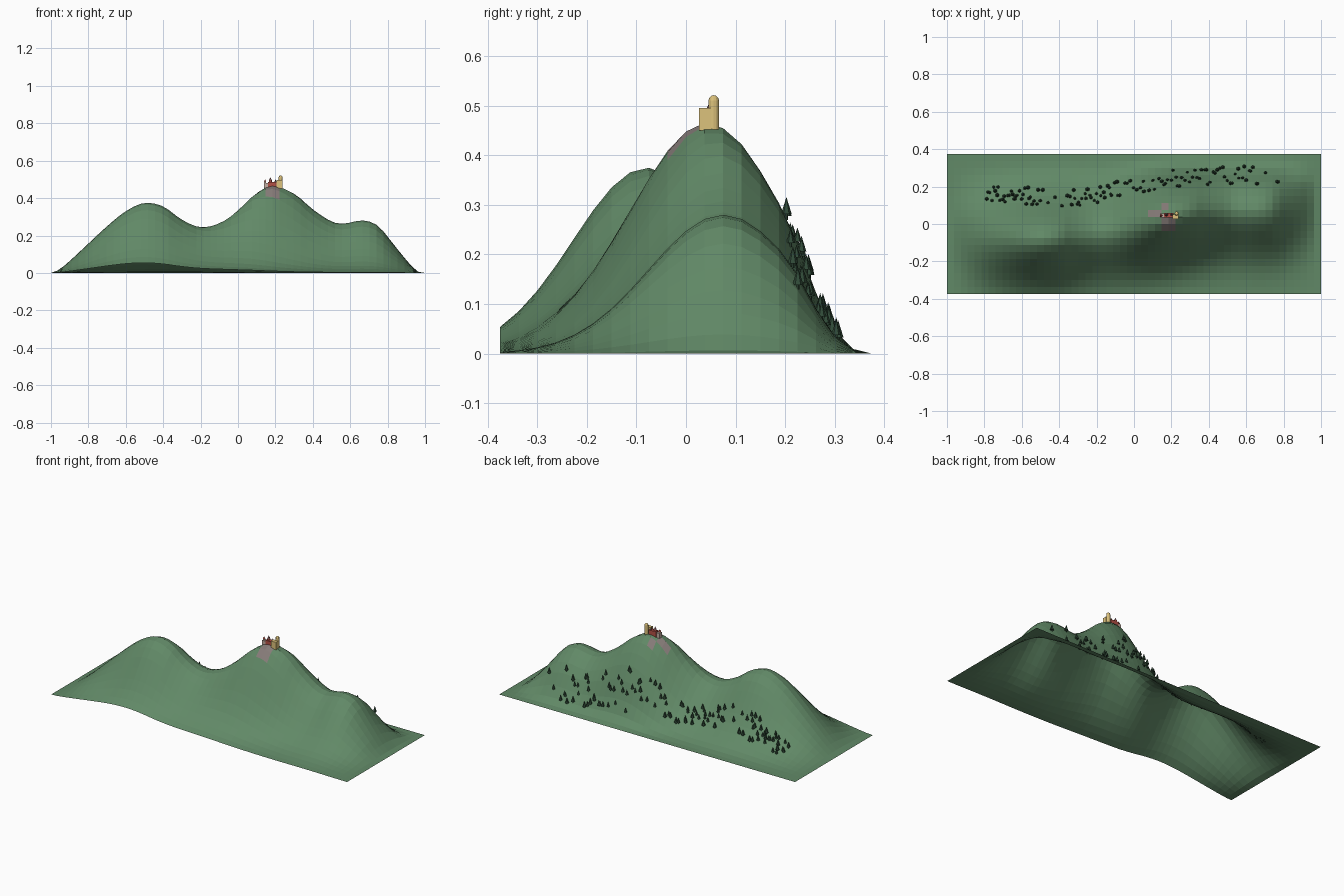
import bpy, bmesh, math, random
from mathutils import Matrix, Vector

if "Cube" in bpy.data.objects:
    bpy.data.objects.remove(bpy.data.objects["Cube"])

random.seed(7)


def material(name, rgb):
    m = bpy.data.materials.new(name)
    m.diffuse_color = (*rgb, 1)
    m.use_nodes = True
    m.node_tree.nodes["Principled BSDF"].inputs["Base Color"].default_value = m.diffuse_color
    return m


GREEN = material("hill_green", (0.12, 0.25, 0.135))
ROCK = material("rock", (0.24, 0.20, 0.19))
TREE = material("tree_green", (0.03, 0.07, 0.04))
YELLOW = material("yellow_wall", (0.72, 0.54, 0.20))
RED = material("red_wall", (0.45, 0.08, 0.06))
PINK = material("pale_wall", (0.55, 0.42, 0.36))
DARK = material("roof", (0.16, 0.07, 0.07))


def interp(pts, x):
    # smooth (Catmull-Rom style) interpolation through profile points
    if x <= pts[0][0]:
        return pts[0][1]
    if x >= pts[-1][0]:
        return pts[-1][1]
    slope = [0] + [(c[1] - a[1]) / (c[0] - a[0]) for a, c in zip(pts, pts[2:])] + [0]
    for i, (a, b) in enumerate(zip(pts, pts[1:])):
        if x <= b[0]:
            w = b[0] - a[0]
            t = (x - a[0]) / w
            return ((2*t**3 - 3*t**2 + 1) * a[1] + (t**3 - 2*t**2 + t) * w * slope[i]
                    + (3*t**2 - 2*t**3) * b[1] + (t**3 - t**2) * w * slope[i + 1])


# Ridge height along x, and the y position of its crest
CREST = [(-1, 0), (-.94, .03), (-.85, .11), (-.7, .25), (-.6, .33), (-.5, .374), (-.4, .355),
         (-.3, .285), (-.2, .246), (-.1, .265), (0, .335), (.1, .428), (.19, .466), (.3, .425),
         (.4, .34), (.5, .275), (.56, .263), (.67, .28), (.75, .25), (.85, .13), (.95, .015), (1, 0)]
LINE = [(-1, -.08), (-.5, -.08), (-.15, -.045), (.2, .045), (.4, .07), (.7, .075), (1, .075)]
HALF = .375


def height(x, y):
    d = y - interp(LINE, x)
    t = max(0, min(1, (HALF - y) / .175))
    return interp(CREST, x) * math.exp(-d * d / .045) * t * t * (3 - 2 * t)


def finish(bm, name, mats):
    me = bpy.data.meshes.new(name)
    bm.to_mesh(me)
    bm.free()
    for m in mats:
        me.materials.append(m)
    ob = bpy.data.objects.new(name, me)
    bpy.context.collection.objects.link(ob)
    return ob


# Terrain sheet, with a few rock faces around the summit
NX, NY = 54, 20
bm = bmesh.new()
rows = [[bm.verts.new((x, y, height(x, y))) for x in (-1 + 2 * i / NX for i in range(NX + 1))]
        for y in (-HALF + 2 * HALF * j / NY for j in range(NY + 1))]
for j in range(NY):
    for i in range(NX):
        f = bm.faces.new((rows[j][i], rows[j][i+1], rows[j+1][i+1], rows[j+1][i]))
        c = f.calc_center_median()
        front = .16 < c.x < .23 and -.04 < c.y < .037
        back = (.09 < c.x < .135 and .037 < c.y < .075) or (.13 < c.x < .17 and .075 < c.y < .112)
        f.material_index = int(front or back)
finish(bm, "terrain", [GREEN, ROCK])

# Trees scattered over the back slope
BAND = [(-.8, .17), (-.55, .15), (-.3, .15), (-.1, .18), (.1, .22), (.2, .25), (.4, .25), (.6, .27), (.8, .22)]
bm = bmesh.new()


def tree(x, y):
    s = random.uniform(.8, 1.15)
    z = height(x, y)
    for r1, r2, h, up in ((.0025, .0025, .01, .002), (.01, 0, .032, .021)):
        bmesh.ops.create_cone(bm, cap_ends=True, segments=6, radius1=r1 * s, radius2=r2 * s,
                              depth=h * s, matrix=Matrix.Translation((x, y, z + up * s)))


for lo, hi, count in ((-.79, -.5, 32), (-.5, -.36, 4), (-.36, -.08, 28), (-.08, .15, 14), (.15, .66, 40), (.7, .8, 2)):
    for k in range(count):
        x = lo + (hi - lo) * (k + random.random()) / count
        tree(x, interp(BAND, x) + random.uniform(-.05, .045))
finish(bm, "trees", [TREE])


# Hilltop palace
def block(name, x, y, z, sx, sy, sz, mat):
    bm = bmesh.new()
    bmesh.ops.create_cube(bm, size=1, matrix=Matrix.Translation((x, y, z + sz / 2))
                          @ Matrix.Diagonal((sx, sy, sz, 1)))
    return finish(bm, name, [mat])


def cone(name, x, y, z, r1, r2, h, mat, seg=12):
    bm = bmesh.new()
    bmesh.ops.create_cone(bm, cap_ends=True, segments=seg, radius1=r1, radius2=r2, depth=h,
                          matrix=Matrix.Translation((x, y, z + h / 2)))
    return finish(bm, name, [mat])


Z = .45
block("yellow_hall", .222, .038, Z, .034, .024, .046, YELLOW)
cone("yellow_tower", .228, .056, Z, .011, .011, .061, YELLOW)
bm = bmesh.new()
bmesh.ops.create_uvsphere(bm, u_segments=12, v_segments=6, radius=.0105,
                          matrix=Matrix.Translation((.228, .056, Z + .061)))
finish(bm, "tower_dome", [YELLOW])
block("red_hall", .186, .047, Z, .05, .026, .036, RED)
cone("red_tower", .173, .05, Z, .008, .008, .044, RED)
cone("red_tower_roof", .173, .05, Z + .044, .009, 0, .018, DARK)
cone("middle_turret_roof", .2, .05, Z + .036, .006, 0, .016, DARK)
block("pale_wing", .152, .045, Z, .024, .022, .03, PINK)
cone("pale_turret", .145, .045, Z, .006, .006, .038, PINK)
cone("pale_turret_roof", .145, .045, Z + .038, .007, 0, .014, RED)
